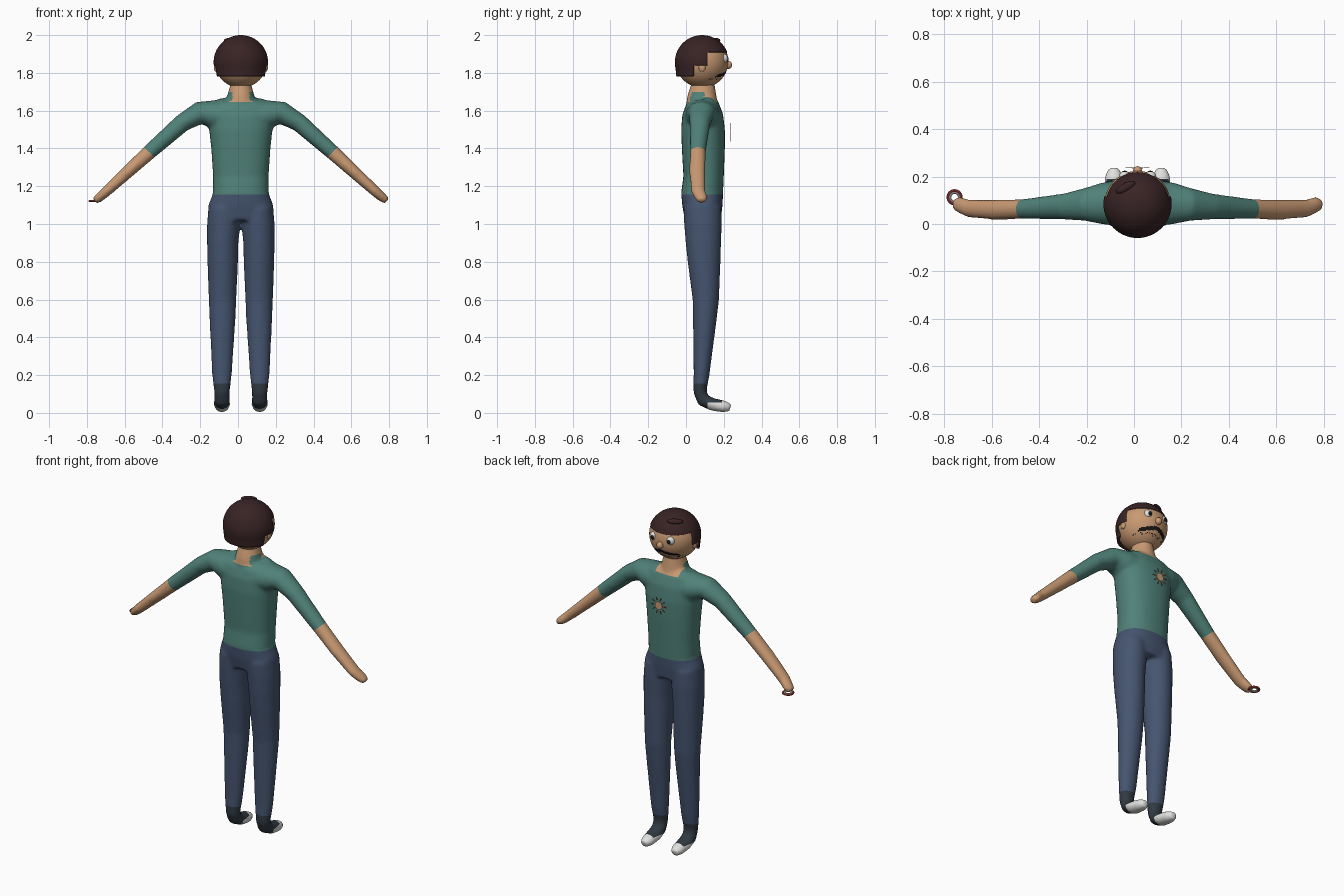
import bpy, bmesh, math, random
from mathutils import Vector, Matrix

if "Cube" in bpy.data.objects:
    bpy.data.objects.remove(bpy.data.objects["Cube"])

random.seed(3)
CX = 0.015                      # body centre line
HEAD = Vector((0, 0.085, 1.86))


def mat(name, r, g, b):
    m = bpy.data.materials.new(name)
    m.diffuse_color = (r, g, b, 1)
    m.use_nodes = True
    m.node_tree.nodes["Principled BSDF"].inputs["Base Color"].default_value = m.diffuse_color
    return m


SKIN = mat("skin", 0.58, 0.32, 0.17)
SHIRT = mat("shirt_green", 0.08, 0.22, 0.19)
PANTS = mat("denim_blue", 0.06, 0.09, 0.16)
SHOE = mat("shoe_dark", 0.03, 0.042, 0.055)
WHITE = mat("white", 0.75, 0.75, 0.74)
HAIR = mat("hair_brown", 0.04, 0.017, 0.018)
RED = mat("red", 0.5, 0.07, 0.06)
BLACK = mat("black", 0.01, 0.008, 0.008)
BROWN = mat("badge_brown", 0.3, 0.14, 0.06)


def finish(name, bm, mats, smooth=True):
    bmesh.ops.recalc_face_normals(bm, faces=bm.faces)
    me = bpy.data.meshes.new(name)
    bm.to_mesh(me)
    bm.free()
    for m in mats:
        me.materials.append(m)
    for p in me.polygons:
        p.use_smooth = smooth
    ob = bpy.data.objects.new(name, me)
    ob.location.x = CX
    bpy.context.collection.objects.link(ob)
    return ob


def loft(bm, rings, u, power=2.0, n=28):
    """Closed tube: rings are (x, y, z, half width along u, half width across u)."""
    u = Vector(u)
    cs = [Vector(r[:3]) for r in rings]
    loops = []
    for i, r in enumerate(rings):
        d = cs[min(i + 1, len(cs) - 1)] - cs[max(i - 1, 0)]
        v = d.cross(u).normalized()
        loop = []
        for k in range(n):
            a = 2 * math.pi * k / n
            c, s = math.cos(a), math.sin(a)
            pu = math.copysign(abs(c) ** (2 / power), c) * r[3]
            pv = math.copysign(abs(s) ** (2 / power), s) * r[4]
            loop.append(bm.verts.new(cs[i] + u * pu + v * pv))
        loops.append(loop)
    for a, b in zip(loops, loops[1:]):
        for k in range(n):
            bm.faces.new((a[k], a[(k + 1) % n], b[(k + 1) % n], b[k]))
    bm.faces.new(loops[0])
    bm.faces.new(loops[-1][::-1])


def cut(bm, co, no, keep=lambda c: True):
    faces = [f for f in bm.faces if keep(f.calc_center_median())]
    geom = set(faces)
    for f in faces:
        geom.update(f.edges)
        geom.update(f.verts)
    bmesh.ops.bisect_plane(bm, geom=list(geom), dist=1e-5, plane_co=co, plane_no=no)


def ball(name, loc, scale, m, rot=None):
    bm = bmesh.new()
    bmesh.ops.create_uvsphere(bm, u_segments=24, v_segments=16, radius=1)
    M = Matrix.Translation(loc) @ (rot or Matrix()) @ Matrix.Diagonal((*scale, 1))
    bmesh.ops.transform(bm, matrix=M, verts=bm.verts)
    return finish(name, bm, [m])


# Rough body volumes: torso, neck, then arm, leg and foot on each side
bm = bmesh.new()
loft(bm, [(0, .09, 1.02, .172, .095), (0, .087, 1.10, .172, .107), (0, .085, 1.16, .148, .111),
          (0, .093, 1.25, .147, .107), (0, .092, 1.40, .157, .114), (0, .09, 1.50, .168, .116),
          (0, .088, 1.58, .175, .108), (0, .085, 1.635, .165, .088), (0, .08, 1.66, .12, .065)],
     (1, 0, 0), 2.3)
loft(bm, [(0, .085, 1.60, .09, .09), (0, .085, 1.68, .072, .077), (0, .09, 1.74, .055, .062),
          (0, .09, 1.80, .055, .06)], (1, 0, 0))
for s in (-1, 1):
    loft(bm, [(s * .06, .088, 1.565, .1, .085), (s * .15, .087, 1.58, .088, .076),
              (s * .22, .083, 1.588, .07, .06), (s * .31, .074, 1.535, .055, .048),
              (s * .485, .063, 1.38, .042, .040), (s * .60, .06, 1.275, .043, .034),
              (s * .715, .066, 1.17, .038, .028), (s * .75, .08, 1.14, .036, .025),
              (s * .775, .083, 1.122, .024, .018)], (0, 1, 0))
    loft(bm, [(s * .088, .087, 1.09, .084, .10), (s * .091, .09, 1.0, .088, .10),
              (s * .096, .092, .90, .083, .094), (s * .096, .096, .80, .081, .087),
              (s * .097, .105, .60, .073, .070), (s * .097, .10, .50, .069, .063),
              (s * .10, .082, .20, .052, .042), (s * .10, .075, .13, .044, .036)], (1, 0, 0))
    loft(bm, [(s * .10, .075, .18, .045, .037), (s * .10, .075, .11, .042, .036),
              (s * .10, .09, .068, .042, .036), (s * .10, .14, .045, .044, .034),
              (s * .10, .20, .034, .038, .032), (s * .10, .236, .028, .024, .02)], (1, 0, 0))
rough = finish("body_rough", bm, [])

# Fuse into one smooth skin
rm = rough.modifiers.new("fuse", 'REMESH')
rm.mode = 'VOXEL'
rm.voxel_size = 0.0095
sm = rough.modifiers.new("relax", 'SMOOTH')
sm.factor = 0.5
sm.iterations = 9
dg = bpy.context.evaluated_depsgraph_get()
fused = bpy.data.meshes.new_from_object(rough.evaluated_get(dg))
bm = bmesh.new()
bm.from_mesh(fused)
bpy.data.objects.remove(rough)
bpy.data.meshes.remove(fused)

# Clean colour borders: waist, ankles, toe caps, neckline, sleeve ends
cut(bm, (0, 0, 1.155), (0, 0, 1), lambda c: abs(c.x) < .3)
cut(bm, (0, 0, .155), (0, 0, 1))
cut(bm, (0, .115, 0), (0, 1, 0), lambda c: c.z < .155)
cut(bm, (0, .19, 0), (0, 1, 0), lambda c: c.z < .155)
cut(bm, (0, 0, .055), (0, 0, 1), lambda c: c.z < .155)
for z in (1.645, 1.70):
    cut(bm, (0, 0, z), (0, 0, 1), lambda c: abs(c.x) < .12)
for s in (-1, 1):
    cut(bm, (s * .075, 0, 0), (1, 0, 0), lambda c: c.z > 1.6)
    cut(bm, (s * .485, 0, 1.38), (s * .69, 0, -.73), lambda c: c.x * s > .3)


def body_colour(c):
    ax = abs(c.x)
    if ax > .3:
        return 0 if ax * .69 - c.z * .73 > .485 * .69 - 1.38 * .73 else 1
    if c.z < .155:
        return 4 if c.y > .19 or (c.y > .115 and c.z < .055) else 3
    if c.z < 1.155:
        return 2
    collar = ax > .045 and .02 < c.y < .095
    return 0 if c.z > 1.70 or (c.z > 1.645 and ax < .075 and not collar) else 1


for f in bm.faces:
    f.material_index = body_colour(f.calc_center_median())
finish("body", bm, [SKIN, SHIRT, PANTS, SHOE, WHITE])

# Head with painted moustache and stubble
bm = bmesh.new()
bmesh.ops.create_uvsphere(bm, u_segments=112, v_segments=80, radius=.139)
bmesh.ops.translate(bm, vec=HEAD, verts=bm.verts)
for f in bm.faces:
    c = f.calc_center_median()
    ax = abs(c.x)
    if c.y > .12:
        if ax < .088 and abs(c.z - (1.803 - .22 * ax)) < .011 - .05 * max(0, ax - .04):
            f.material_index = 1
        elif ax < .11 and abs(c.z - 1.768) < .006 and random.random() < .25:
            f.material_index = 1
finish("head", bm, [SKIN, BLACK])

# Hair cap with stepped hairline
bm = bmesh.new()
bmesh.ops.create_uvsphere(bm, u_segments=56, v_segments=40, radius=.144)
bmesh.ops.translate(bm, vec=HEAD + Vector((0, 0, -.004)), verts=bm.verts)
for z in (1.91, 1.84, 1.782):
    cut(bm, (0, 0, z), (0, 0, 1))
for y in (.115, .04):
    cut(bm, (0, y, 0), (0, 1, 0))


def bald(c):
    return not (c.z > 1.91 or (c.y < .115 and c.z > 1.84) or (c.y < .04 and c.z > 1.782))


bmesh.ops.delete(bm, geom=[f for f in bm.faces if bald(f.calc_center_median())], context='FACES')
for v in bm.verts:              # nape hangs nearly straight
    d = Vector((v.co.x, v.co.y - HEAD.y))
    want = .144 - (HEAD.z - v.co.z) * .1
    if v.co.z < HEAD.z - .004 and d.length < want:
        d = d.normalized() * want
        v.co.x, v.co.y = d.x, d.y + HEAD.y
hair = finish("hair", bm, [HAIR])
so = hair.modifiers.new("thickness", 'SOLIDIFY')
so.thickness = .014
so.offset = -1
ball("hair_tuft", (-.05, .155, 1.972), (.045, .018, .014), HAIR, Matrix.Rotation(.5, 4, 'Z'))

# Face features
for s, side in ((-1, "left"), (1, "right")):
    ball("eye_" + side, (s * .054, .202, 1.876), (.024, .020, .025), WHITE)
    ball("pupil_" + side, (s * .054, .218, 1.874), (.012, .007, .013), BLACK)
    ball("ear_" + side, (s * .133, .085, 1.828), (.010, .018, .022), SKIN)
ball("nose", (0, .224, 1.842), (.019, .020, .021), SKIN)

# Flat sun-shaped chest badge standing off the shirt
bm = bmesh.new()
M = Matrix.Translation((0, .237, 1.485)) @ Matrix.Rotation(math.pi / 2, 4, 'X')
bmesh.ops.create_cone(bm, cap_ends=True, segments=24, radius1=.024, radius2=.024, depth=.004, matrix=M)
for k in range(10):
    R = M @ Matrix.Rotation(k * math.tau / 10, 4, 'Z') @ Matrix.Translation((.041, 0, 0))
    r = bmesh.ops.create_cube(bm, size=1, matrix=R @ Matrix.Diagonal((.018, .006, .003, 1)))
    for f in {f for v in r["verts"] for f in v.link_faces}:
        f.material_index = 1
finish("chest_badge", bm, [SKIN, BROWN], False)

# Ringed disc at the left hand
for name, major, minor, m in (("disc_rim", .028, .006, RED), ("disc_ring", .019, .005, WHITE)):
    bpy.ops.mesh.primitive_torus_add(major_segments=36, minor_segments=10, major_radius=major,
                                     minor_radius=minor, location=(-.757, .113, 1.122))
    ob = bpy.context.object
    ob.name = name
    ob.data.materials.append(m)
    bpy.ops.object.shade_smooth_by_angle()
